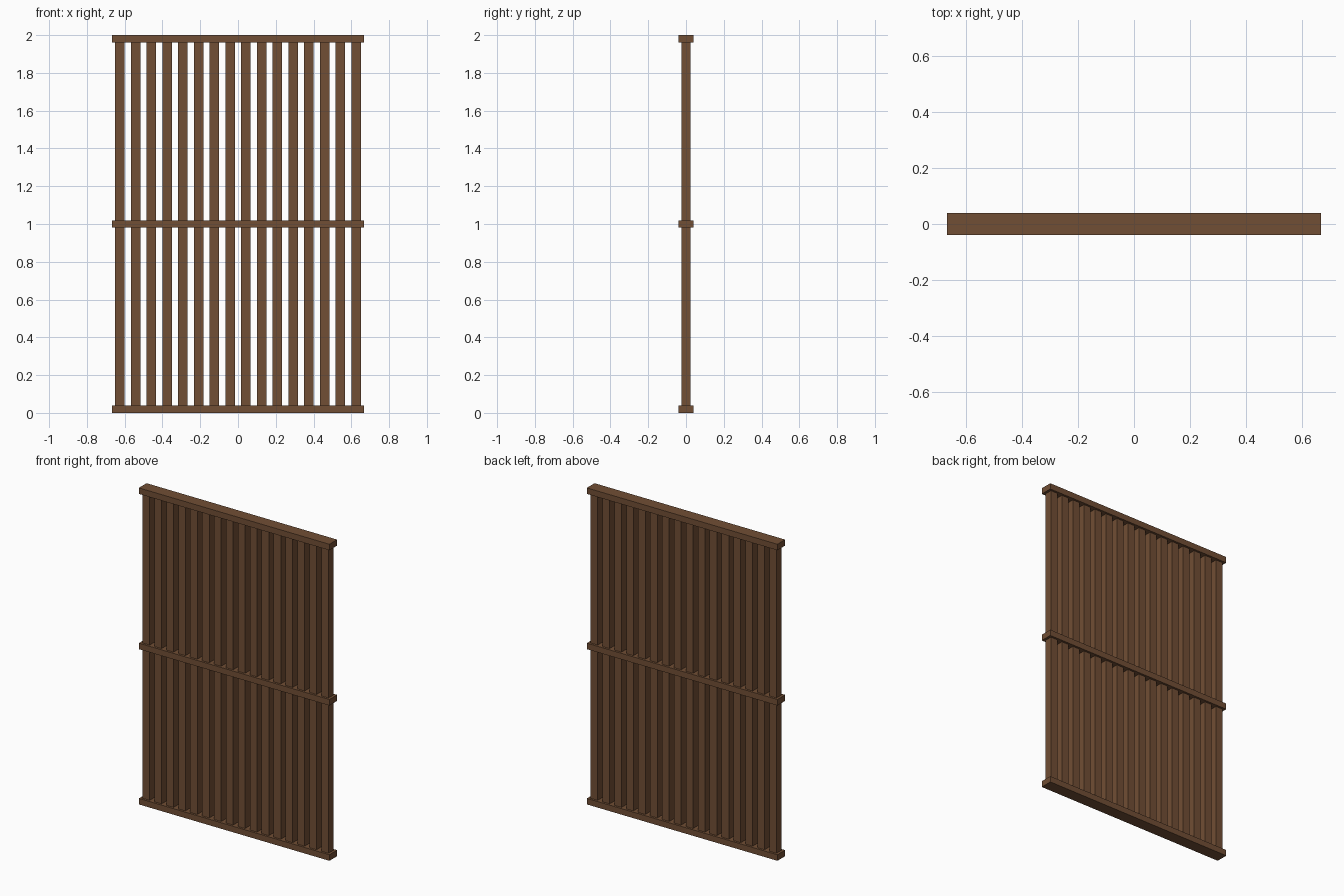
import bpy

if "Cube" in bpy.data.objects:
    bpy.data.objects.remove(bpy.data.objects["Cube"])

wood = bpy.data.materials.new("brown_wood")
wood.diffuse_color = (0.165, 0.077, 0.035, 1)
wood.use_nodes = True
wood.node_tree.nodes["Principled BSDF"].inputs["Base Color"].default_value = wood.diffuse_color


def box(name, centre, size):
    bpy.ops.mesh.primitive_cube_add(size=1, location=centre)
    ob = bpy.context.object
    ob.name = name
    ob.scale = size
    bpy.ops.object.transform_apply(location=False, rotation=False, scale=True)
    ob.data.materials.append(wood)
    return ob


RAIL_H = 0.038
HALF_SPAN = 0.625
SLATS = 16

# Horizontal rails
for name, z in (("bottom_rail", RAIL_H / 2), ("middle_rail", 1.0), ("top_rail", 2 - RAIL_H / 2)):
    box(name, (0, 0, z), (1.332, 0.077, RAIL_H))

# Vertical slats, running between the outer rails
for i in range(SLATS):
    x = -HALF_SPAN + i * 2 * HALF_SPAN / (SLATS - 1)
    box(f"slat_{i + 1}", (x, 0, 1.0), (0.05, 0.05, 2 - 2 * RAIL_H))
